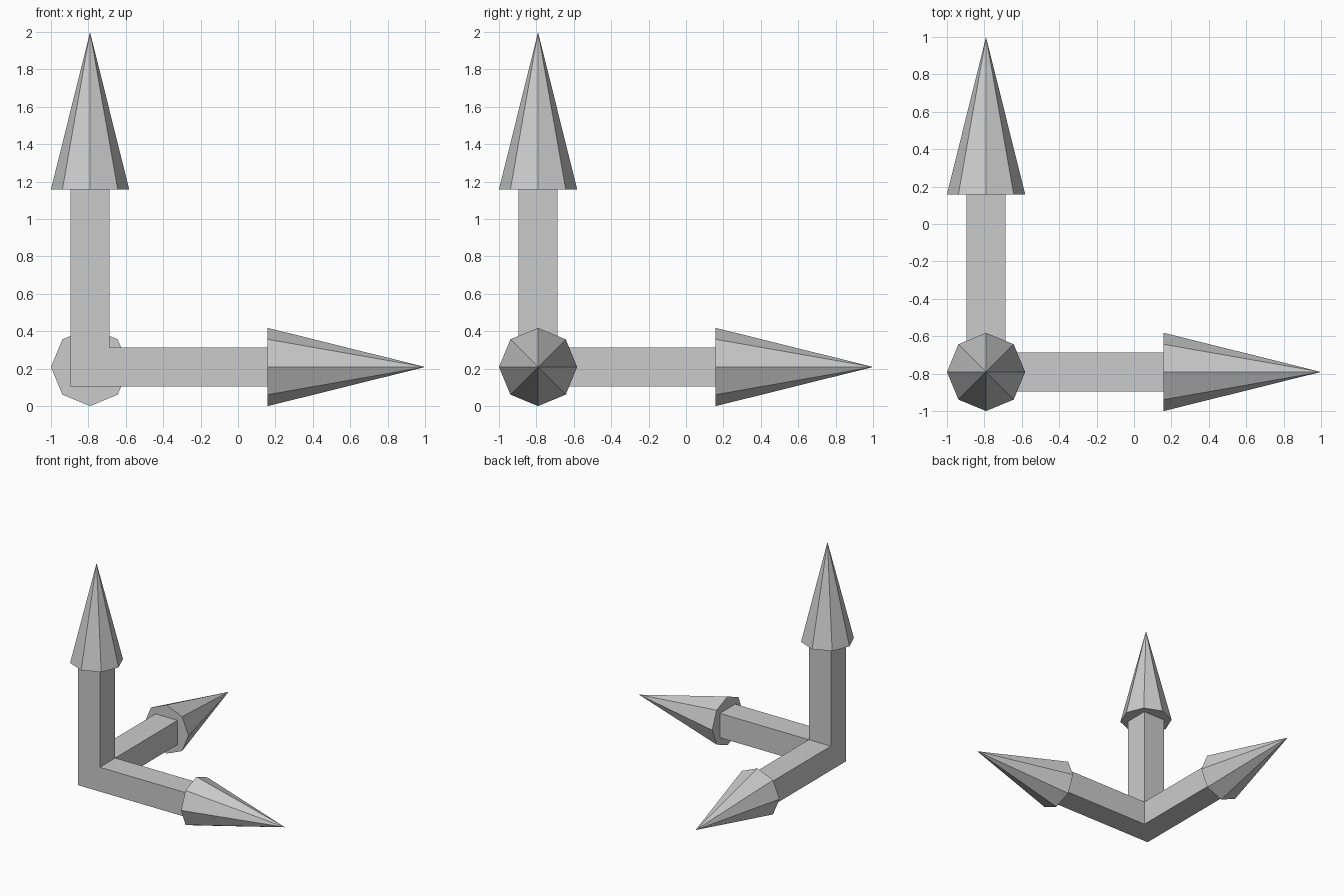
import bpy, bmesh, math
from mathutils import Matrix, Vector

if "Cube" in bpy.data.objects:
    bpy.data.objects.remove(bpy.data.objects["Cube"])

ORIGIN = Vector((-0.791, -0.791, 0.209))  # centre of the corner block
HALF = 0.1045      # half thickness of the square arms
BASE = 0.95        # distance from corner centre to arrowhead base
TIP = 1.7855 - 0.05 + 0.0555  # distance from corner centre to arrowhead tip
RADIUS = 0.209     # arrowhead base radius


def add_object(name, bm):
    bmesh.ops.recalc_face_normals(bm, faces=bm.faces)
    mesh = bpy.data.meshes.new(name)
    bm.to_mesh(mesh)
    bm.free()
    obj = bpy.data.objects.new(name, mesh)
    bpy.context.collection.objects.link(obj)
    obj.location = ORIGIN
    return obj


# Three square arms grown out of one corner block
bm = bmesh.new()
bmesh.ops.create_cube(bm, size=2 * HALF)
for axis in (Vector((1, 0, 0)), Vector((0, 1, 0)), Vector((0, 0, 1))):
    bm.normal_update()
    face = max(bm.faces, key=lambda f: f.normal.dot(axis)
               - 10 * (f.calc_center_median() - axis * HALF).length)
    end = bmesh.ops.extrude_discrete_faces(bm, faces=[face])["faces"][0]
    bmesh.ops.translate(bm, verts=end.verts, vec=axis * (BASE - HALF))
bmesh.ops.remove_doubles(bm, verts=bm.verts, dist=1e-5)
add_object("corner_arms", bm)


# Eight-sided arrowheads, one per axis
def arrowhead(name, rotation):
    bm = bmesh.new()
    bmesh.ops.create_cone(bm, cap_ends=True, segments=8, radius1=RADIUS,
                          radius2=0, depth=TIP - BASE,
                          matrix=rotation @ Matrix.Translation((0, 0, (TIP + BASE) / 2)))
    bmesh.ops.remove_doubles(bm, verts=bm.verts, dist=1e-5)
    add_object(name, bm)


arrowhead("arrowhead_right", Matrix.Rotation(math.pi / 2, 4, 'Y'))
arrowhead("arrowhead_back", Matrix.Rotation(-math.pi / 2, 4, 'X'))
arrowhead("arrowhead_up", Matrix.Identity(4))
